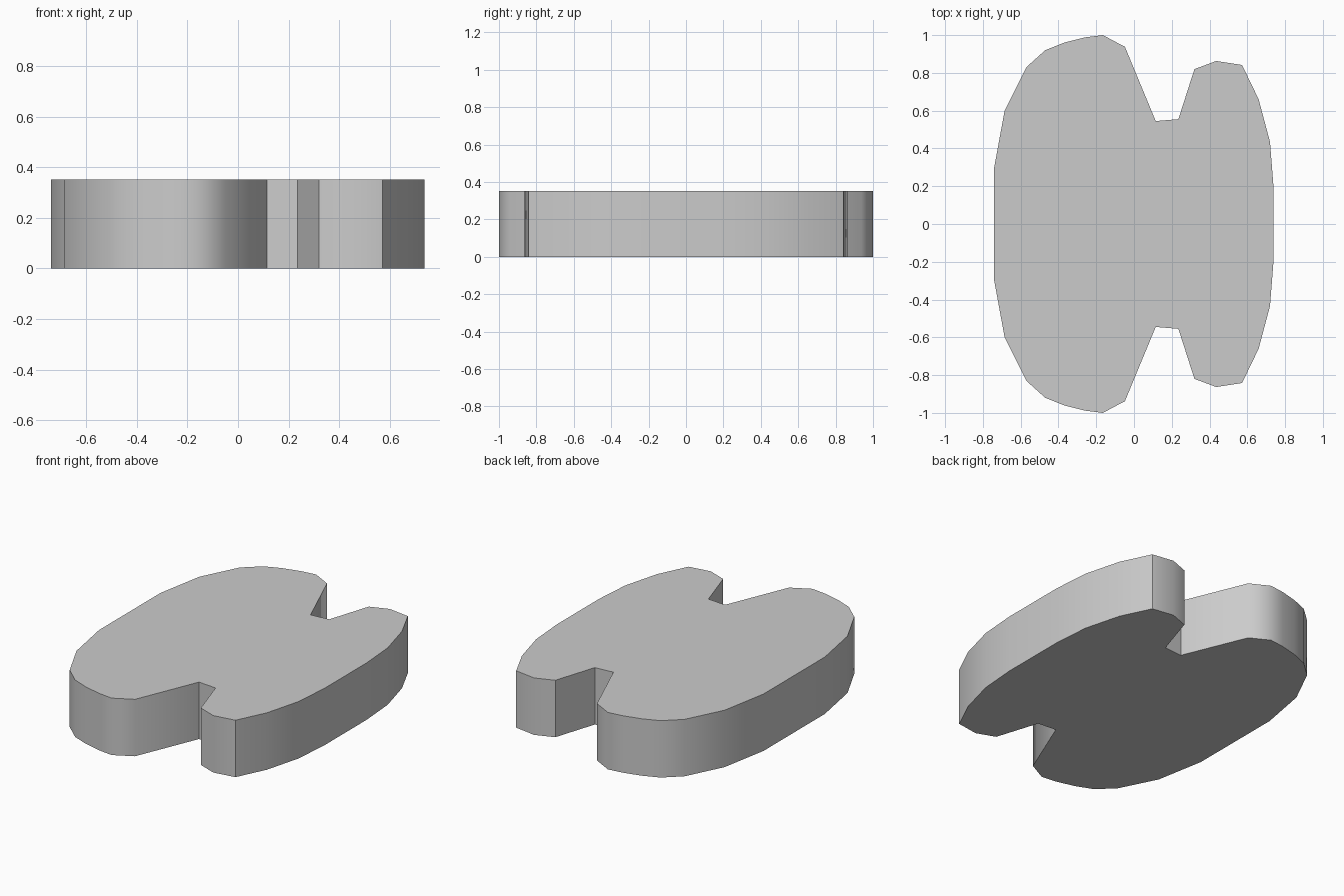
import bpy, bmesh, math

if "Cube" in bpy.data.objects:
    bpy.data.objects.remove(bpy.data.objects["Cube"])

HEIGHT = 0.352

# Back half of the outline, left to right; the front half mirrors it
half = [(-0.74, 0.30), (-0.685, 0.60), (-0.57, 0.83), (-0.47, 0.92),
        (-0.37, 0.96), (-0.26, 0.988), (-0.165, 1.0), (-0.048, 0.938),
        (0.115, 0.545), (0.235, 0.555), (0.32, 0.82), (0.435, 0.863),
        (0.572, 0.842), (0.66, 0.66), (0.72, 0.435), (0.738, 0.205)]
outline = half + [(x, -y) for x, y in reversed(half)]

# Notched slab: one flat profile extruded upward
bm = bmesh.new()
base = bm.faces.new([bm.verts.new((x, y, 0)) for x, y in outline])
top = bmesh.ops.extrude_face_region(bm, geom=[base], use_keep_orig=True)["geom"]
bmesh.ops.translate(bm, vec=(0, 0, HEIGHT),
                    verts=[g for g in top if isinstance(g, bmesh.types.BMVert)])
bmesh.ops.recalc_face_normals(bm, faces=bm.faces)
mesh = bpy.data.meshes.new("notched_slab")
bm.to_mesh(mesh)
bm.free()
slab = bpy.data.objects.new("notched_slab", mesh)
bpy.context.collection.objects.link(slab)

# Soft rim with crisp top and bottom edges
bpy.context.view_layer.objects.active = slab
slab.select_set(True)
bpy.ops.object.shade_smooth_by_angle(angle=math.radians(45))
